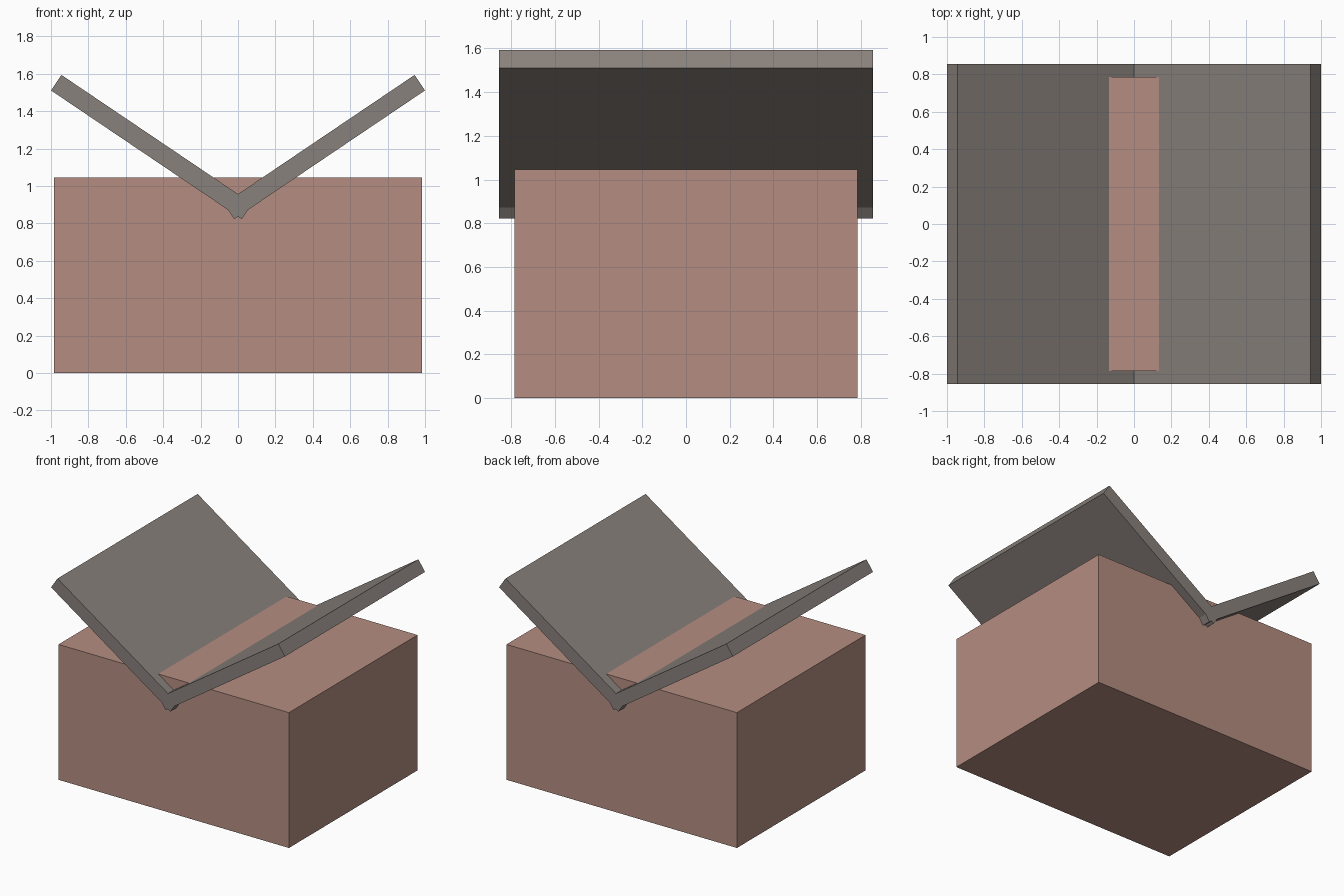
import bpy
import math

if "Cube" in bpy.data.objects:
    bpy.data.objects.remove(bpy.data.objects["Cube"])


def material(name, rgb):
    m = bpy.data.materials.new(name)
    m.diffuse_color = (*rgb, 1)
    m.use_nodes = True
    m.node_tree.nodes["Principled BSDF"].inputs["Base Color"].default_value = m.diffuse_color
    return m


def box(name, size, loc, mat, tilt=0):
    bpy.ops.mesh.primitive_cube_add(size=1, location=loc, rotation=(0, tilt, 0))
    ob = bpy.context.object
    ob.name = name
    ob.scale = size
    ob.data.materials.append(mat)
    return ob


wall_mat = material("wall_pink", (0.46, 0.27, 0.22))
roof_mat = material("roof_grey", (0.25, 0.22, 0.20))

# Solid building block
box("walls", (1.97, 1.57, 1.046), (0, 0, 0.523), wall_mat)

# Two slabs forming a butterfly roof, crossing slightly at the valley
for side, name in ((-1, "roof_left"), (1, "roof_right")):
    box(name, (1.23, 1.71, 0.1), (side * 0.462, 0, 1.208), roof_mat,
        -side * math.radians(34))
